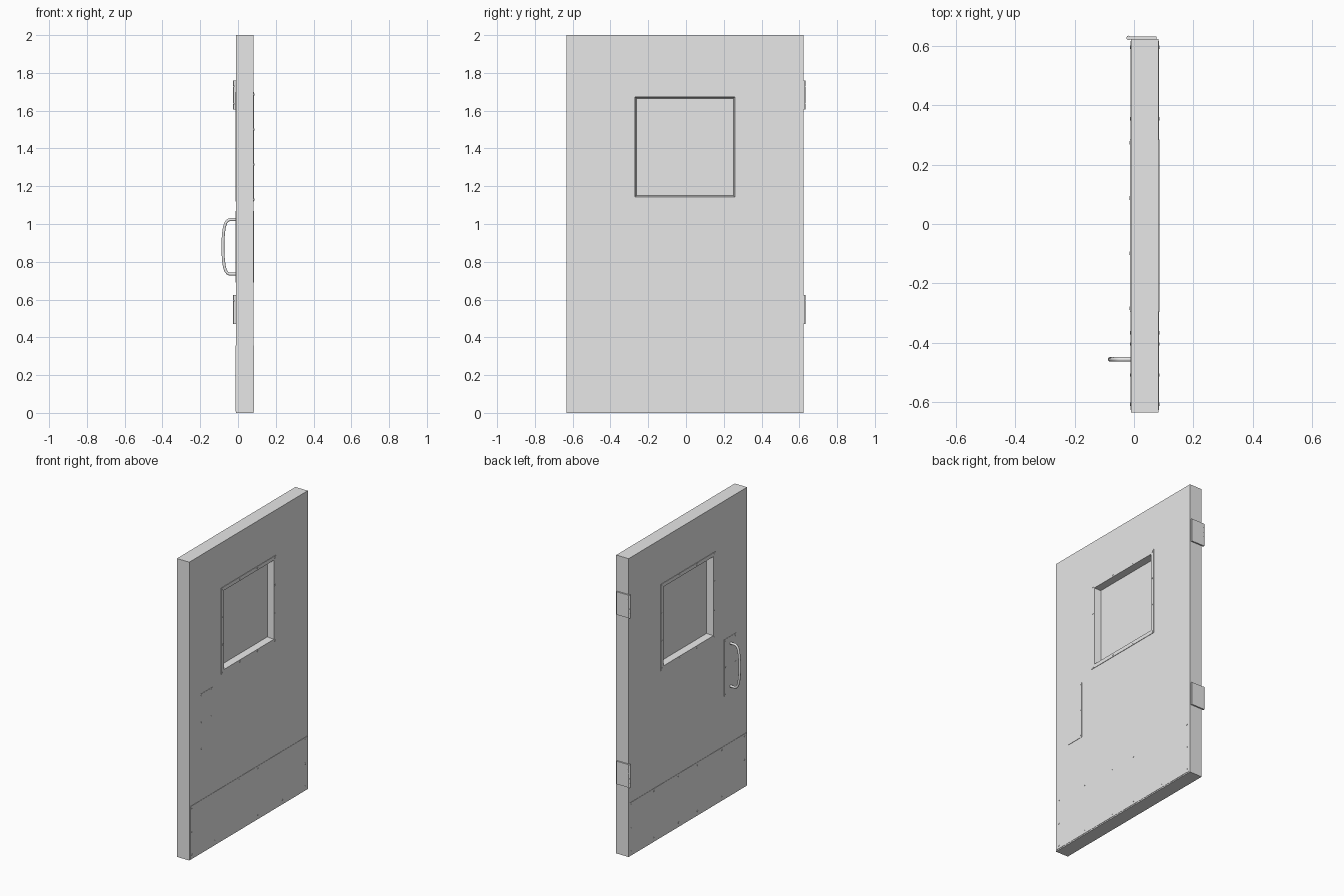
import bpy, bmesh
from math import pi
from mathutils import Matrix, Vector

if "Cube" in bpy.data.objects:
    bpy.data.objects.remove(bpy.data.objects["Cube"], do_unlink=True)

grey = bpy.data.materials.new("light_grey")
grey.use_nodes = True
grey.diffuse_color = (0.8, 0.8, 0.8, 1)
grey.node_tree.nodes["Principled BSDF"].inputs["Base Color"].default_value = (0.8, 0.8, 0.8, 1)

BACK, FRONT = -0.01, 0.082      # the two faces of the slab
YC, HALF = -0.0055, 0.6275      # slab centre and half width
WZ = 1.408                      # window centre height
SIDES = [("pull", BACK, -1), ("push", FRONT, 1)]


def finish(name, bm, smooth=False):
    bmesh.ops.recalc_face_normals(bm, faces=bm.faces)
    mesh = bpy.data.meshes.new(name)
    bm.to_mesh(mesh)
    bm.free()
    obj = bpy.data.objects.new(name, mesh)
    bpy.context.collection.objects.link(obj)
    mesh.materials.append(grey)
    if smooth:
        bpy.ops.object.select_all(action="DESELECT")
        obj.select_set(True)
        bpy.context.view_layer.objects.active = obj
        bpy.ops.object.shade_smooth_by_angle()
    return obj


def box(name, lo, hi):
    bm = bmesh.new()
    lo, hi = Vector(lo), Vector(hi)
    bmesh.ops.create_cube(bm, size=1)
    for v in bm.verts:
        v.co = (lo + hi) / 2 + v.co * (hi - lo)
    return finish(name, bm)


def rect_ring(name, profile):
    """Closed ring of rectangles; each entry is x, centre z, half width, half height."""
    bm = bmesh.new()
    loops = []
    for x, zc, hy, hz in profile:
        corners = [(-1, -1), (1, -1), (1, 1), (-1, 1)]
        loops.append([bm.verts.new((x, YC + a * hy, zc + b * hz)) for a, b in corners])
    for a, b in zip(loops, loops[1:] + loops[:1]):
        for i in range(4):
            j = (i + 1) % 4
            bm.faces.new((a[i], a[j], b[j], b[i]))
    return finish(name, bm)


def screws(name, x, spots, radius=0.006):
    bm = bmesh.new()
    for y, z in spots:
        m = Matrix.Translation((x, y, z)) @ Matrix.Rotation(pi / 2, 4, "Y")
        bmesh.ops.create_cone(bm, cap_ends=True, segments=10, radius1=radius,
                              radius2=radius, depth=0.003, matrix=m)
    return finish(name, bm, True)


# Slab with window opening
rect_ring("door_slab", [(BACK, 1, HALF, 1), (FRONT, 1, HALF, 1),
                        (FRONT, WZ, 0.27, 0.27), (BACK, WZ, 0.27, 0.27)])
# Pane set in the middle of the slab
box("window_pane", (0.03, YC - 0.268, WZ - 0.268), (0.042, YC + 0.268, WZ + 0.268))

for side, x, s in SIDES:
    face = x + s * 0.003
    pane = 0.036 + s * 0.006
    # Window trim: flat flange and tapered reveal down to the pane
    rect_ring(side + "_window_frame", [
        (x - s * 0.001, WZ, 0.29, 0.29), (face, WZ, 0.29, 0.29),
        (face, WZ, 0.265, 0.265), (pane, WZ, 0.256, 0.257),
        (pane, WZ, 0.269, 0.269), (x - s * 0.001, WZ, 0.269, 0.269)])
    steps = (-0.278, -0.093, 0.093, 0.278)
    edge = max(steps)
    screws(side + "_window_screws", face,
           [(YC + a, WZ + b) for a in steps for b in steps if edge in (abs(a), abs(b))])

    # Kick plate
    lo, hi = sorted((x, x + s * 0.002))
    box(side + "_kick_plate", (lo, YC - 0.62, 0.008), (hi, YC + 0.62, 0.358))
    cols = (-0.6, -0.36, -0.1, 0.1, 0.36, 0.6)
    screws(side + "_kick_screws", x + s * 0.002,
           [(YC + y, z) for y in cols for z in (0.03, 0.183, 0.34)
            if z != 0.183 or abs(y) == 0.6])

    # Hand plate
    box(side + "_hand_plate", (lo, -0.52, 0.69), (hi, -0.39, 1.07))
    screws(side + "_hand_screws", x + s * 0.002,
           [(y, z) for y in (-0.507, -0.403) for z in (0.703, 0.88, 1.057)], 0.005)

# Pull handle: bowed tube
half = [(-0.01, 0.144), (-0.045, 0.144), (-0.056, 0.139), (-0.065, 0.127),
        (-0.072, 0.106), (-0.077, 0.07), (-0.08, 0.025)]
path = half + [(x, -z) for x, z in reversed(half)]
curve = bpy.data.curves.new("pull_handle", "CURVE")
curve.dimensions = "3D"
curve.bevel_depth = 0.008
curve.bevel_resolution = 3
curve.use_fill_caps = True
spline = curve.splines.new("POLY")
spline.points.add(len(path) - 1)
for p, (x, z) in zip(spline.points, path):
    p.co = (x, -0.455, 0.879 + z, 1)
    p.radius = 1
spline.use_smooth = True
curve.materials.append(grey)
bpy.context.collection.objects.link(bpy.data.objects.new("pull_handle", curve))

# Hinges: leaf on the door edge and a split knuckle
EDGE = YC + HALF
for name, z in (("lower", 0.547), ("upper", 1.683)):
    box(name + "_hinge_leaf", (-0.018, EDGE - 0.001, z - 0.077), (0.075, EDGE + 0.009, z + 0.077))
    bm = bmesh.new()
    for i in range(5):
        m = Matrix.Translation((-0.018, EDGE + 0.0035, z + (i - 2) * 0.031))
        bmesh.ops.create_cone(bm, cap_ends=True, segments=16, radius1=0.0075,
                              radius2=0.0075, depth=0.03, matrix=m)
    finish(name + "_hinge_knuckle", bm, True)
